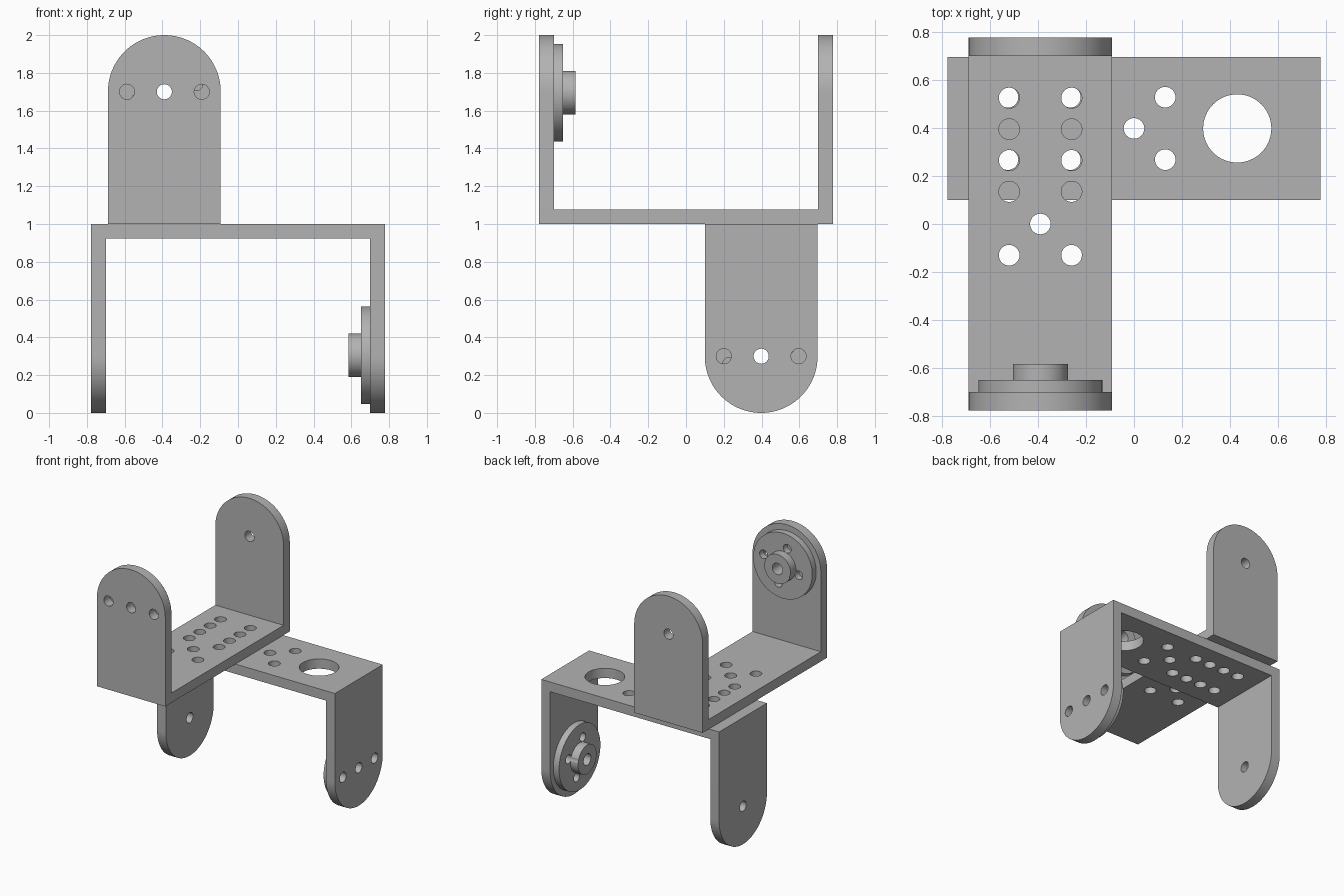
import bpy, bmesh, math
from mathutils import Matrix, Vector

if "Cube" in bpy.data.objects:
    bpy.data.objects.remove(bpy.data.objects["Cube"])

HALF, WIDTH, T, AXIS = 0.777, 0.597, 0.077, 0.70   # half length, width, plate, pivot height
R = WIDTH / 2

grey = bpy.data.materials.new("metal grey")
grey.diffuse_color = (0.45, 0.45, 0.45, 1)
grey.use_nodes = True
grey.node_tree.nodes["Principled BSDF"].inputs["Base Color"].default_value = grey.diffuse_color


def make(name, bm):
    bmesh.ops.recalc_face_normals(bm, faces=bm.faces)
    mesh = bpy.data.meshes.new(name)
    bm.to_mesh(mesh)
    bm.free()
    mesh.materials.append(grey)
    ob = bpy.data.objects.new(name, mesh)
    bpy.context.collection.objects.link(ob)
    return ob


def prism(name, pts, offset):
    """Extrude a closed outline along offset."""
    bm = bmesh.new()
    face = bm.faces.new([bm.verts.new(p) for p in pts])
    ext = bmesh.ops.extrude_face_region(bm, geom=[face])
    bmesh.ops.translate(bm, vec=offset,
                        verts=[v for v in ext["geom"] if isinstance(v, bmesh.types.BMVert)])
    return make(name, bm)


def rod(bm, center, radius, depth, axis, seg=32):
    turn = Matrix.Rotation(math.pi / 2, 4, "X") if axis == "Y" else Matrix()
    bmesh.ops.create_cone(bm, cap_ends=True, segments=seg, radius1=radius, radius2=radius,
                          depth=depth, matrix=Matrix.Translation(center) @ turn)


def boolean(ob, cutter, operation):
    """Apply a boolean and discard the cutter."""
    mod = ob.modifiers.new("cut", "BOOLEAN")
    mod.object, mod.operation, mod.solver = cutter, operation, "EXACT"
    dg = bpy.context.evaluated_depsgraph_get()
    mesh = bpy.data.meshes.new_from_object(ob.evaluated_get(dg))
    ob.modifiers.clear()
    ob.data = mesh
    bpy.data.objects.remove(cutter, do_unlink=True)


def smooth(ob):
    bpy.ops.object.select_all(action="DESELECT")
    ob.select_set(True)
    bpy.context.view_layer.objects.active = ob
    bpy.ops.object.shade_smooth_by_angle(angle=math.radians(30))


def bracket(name, big_hole):
    # U-shaped strip
    i = HALF - T
    side = [(-HALF, 0), (HALF, 0), (HALF, 1), (i, 1), (i, T), (-i, T), (-i, 1), (-HALF, 1)]
    ob = prism(name, [(-R, y, z) for y, z in side], (WIDTH, 0, 0))
    # round off both arm ends
    dome = [(-R, -1, -0.2), (R, -1, -0.2)]
    dome += [(R * math.cos(math.pi * k / 48), -1, 1 - R + R * math.sin(math.pi * k / 48))
             for k in range(49)]
    boolean(ob, prism("dome_cutter", dome, (0, 2, 0)), "INTERSECT")
    # base holes, pivot holes and horn screw holes
    bm = bmesh.new()
    rod(bm, (0, 0, 0.04), 0.043, 0.2, "Z")
    for x in (-0.13, 0.13):
        for y in (0.525, 0.395, 0.265, 0.135, -0.13):
            rod(bm, (x, y, 0.04), 0.043, 0.2, "Z")
    if big_hole:
        rod(bm, (0, -0.43, 0.04), 0.142, 0.2, "Z", 64)
    rod(bm, (0, HALF, AXIS), 0.04, 0.3, "Y")
    for x in (-0.198, 0, 0.198):
        rod(bm, (x, -HALF, AXIS), 0.04, 0.3, "Y")
    boolean(ob, make("hole_cutter", bm), "DIFFERENCE")
    smooth(ob)
    return ob


def horn(name):
    # stepped disc turned around the pivot, with a bore
    y0 = -HALF + T
    prof = [(0.045, 0), (0.258, 0), (0.258, 0.05), (0.115, 0.05), (0.115, 0.116), (0.045, 0.116)]
    bm = bmesh.new()
    n = 64
    rings = [[bm.verts.new((r * math.cos(2 * math.pi * k / n), y0 + d,
                            AXIS - 0.005 + r * math.sin(2 * math.pi * k / n)))
              for k in range(n)] for r, d in prof]
    for a, b in zip(rings, rings[1:] + rings[:1]):
        for k in range(n):
            bm.faces.new((a[k], a[k - 1], b[k - 1], b[k]))
    ob = make(name, bm)
    # four screw holes
    bm = bmesh.new()
    for k, r in enumerate((0.175, 0.15, 0.145, 0.15)):
        a = math.radians(15 + 90 * k)
        rod(bm, (r * math.cos(a), y0 + 0.02, AXIS - 0.005 + r * math.sin(a)), 0.034, 0.2, "Y", 24)
    boolean(ob, make("screw_cutter", bm), "DIFFERENCE")
    smooth(ob)
    return ob


# upper pair stands on the lower pair, which is flipped and turned a quarter
up = Matrix.Translation((-0.39, 0, 1))
down = Matrix(((0, -1, 0, 0), (-1, 0, 0, 0.398), (0, 0, -1, 1), (0, 0, 0, 1)))
for label, place in (("upper", up), ("lower", down)):
    for ob in (bracket(label + "_bracket", label == "lower"), horn(label + "_horn")):
        ob.data.transform(place)
        ob.data.update()
